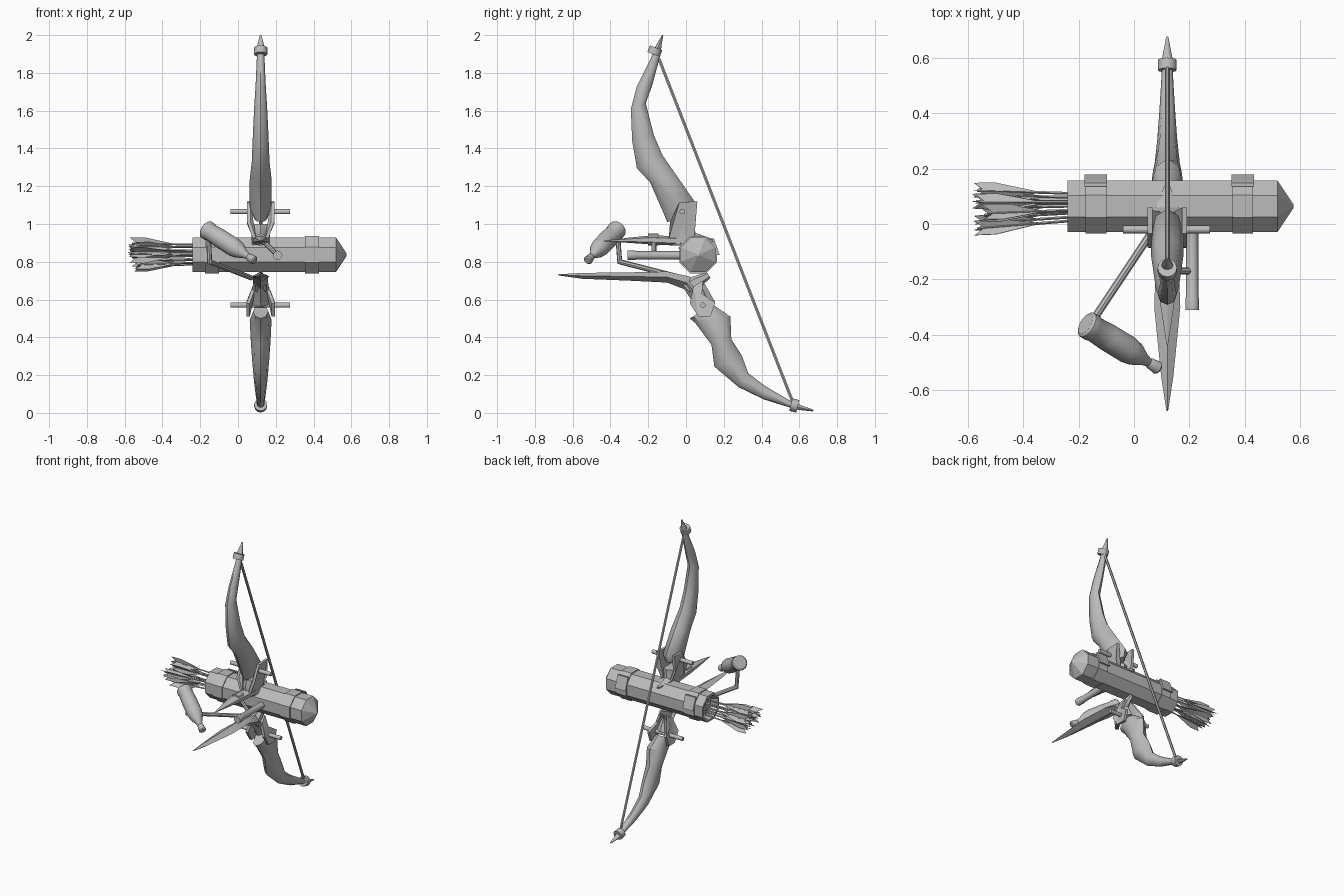
import bpy, bmesh, math, random
from mathutils import Vector

if "Cube" in bpy.data.objects:
    bpy.data.objects.remove(bpy.data.objects["Cube"])

random.seed(4)
CX = 0.12  # bow plane
grey = bpy.data.materials.new("plain grey")
grey.diffuse_color = (0.5, 0.5, 0.5, 1)
grey.use_nodes = True
grey.node_tree.nodes["Principled BSDF"].inputs["Base Color"].default_value = grey.diffuse_color


def finish(name, bm, smooth=35):
    bmesh.ops.recalc_face_normals(bm, faces=bm.faces)
    me = bpy.data.meshes.new(name)
    bm.to_mesh(me)
    bm.free()
    me.materials.append(grey)
    ob = bpy.data.objects.new(name, me)
    bpy.context.collection.objects.link(ob)
    bpy.ops.object.select_all(action='DESELECT')
    ob.select_set(True)
    bpy.context.view_layer.objects.active = ob
    if smooth:
        bpy.ops.object.shade_smooth_by_angle(angle=math.radians(smooth))
    return ob


def skin(bm, rings):
    """Join vertex rings and close both ends."""
    vs = [[bm.verts.new(p) for p in r] for r in rings]
    n = len(vs[0])
    for a, b in zip(vs, vs[1:]):
        for i in range(n):
            j = (i + 1) % n
            bm.faces.new((a[i], a[j], b[j], b[i]))
    bm.faces.new(vs[0])
    bm.faces.new(vs[-1])


def loft(name, sections, n=8, smooth=45):
    """Sections: two edge points (y, z) each, then half width in x."""
    bm = bmesh.new()
    rings = []
    for ya, za, yb, zb, w in sections:
        a, b = Vector((CX, ya, za)), Vector((CX, yb, zb))
        c, d = (a + b) / 2, (b - a) / 2
        rings.append([c + d * math.cos(2 * math.pi * i / n)
                      + Vector((w * math.sin(2 * math.pi * i / n), 0, 0)) for i in range(n)])
    skin(bm, rings)
    return finish(name, bm, smooth)


def turned(name, p0, p1, profile, n=10, smooth=40, turn=0.0):
    """Turned part along p0-p1, profile of (fraction along axis, radius)."""
    p0, p1 = Vector(p0), Vector(p1)
    ax = p1 - p0
    up = Vector((0, 0, 1)) if abs(ax.normalized().z) < 0.95 else Vector((0, 1, 0))
    u = ax.cross(up).normalized()
    v = u.cross(ax).normalized()
    bm = bmesh.new()
    skin(bm, [[p0 + ax * t + r * (u * math.cos(turn + 2 * math.pi * i / n)
                                  + v * math.sin(turn + 2 * math.pi * i / n))
               for i in range(n)] for t, r in profile])
    return finish(name, bm, smooth)


def rod(name, p0, p1, r, n=10):
    return turned(name, p0, p1, [(0, r), (1, r)], n)


# Curved limbs
loft("upper_limb", [
    (-.10, 1.01, .04, 1.05, .035), (-.12, 1.06, .055, 1.105, .058),
    (-.19, 1.22, -.045, 1.25, .058), (-.26, 1.295, -.125, 1.365, .047),
    (-.285, 1.44, -.17, 1.47, .042), (-.292, 1.61, -.213, 1.64, .034),
    (-.26, 1.73, -.18, 1.73, .027), (-.185, 1.88, -.135, 1.895, .02),
    (-.168, 1.93, -.13, 1.94, .021), (-.127, 2.0, -.12, 2.0, .004)])
loft("lower_limb", [
    (.02, .50, .14, .575, .04), (.05, .475, .235, .51, .058),
    (.135, .36, .24, .39, .052), (.15, .245, .295, .305, .045),
    (.28, .135, .33, .21, .036), (.415, .07, .415, .145, .028),
    (.545, .03, .55, .065, .02), (.60, .015, .605, .042, .018),
    (.672, .008, .676, .016, .004)])

# Tip rings and string
rod("upper_tip_ring", (CX, -.172, 1.898), (CX, -.158, 1.933), .035, 12)
rod("lower_tip_ring", (CX, .555, .044), (CX, .592, .035), .034, 12)
rod("bow_string", (CX, -.155, 1.905), (CX, .57, .045), .009, 6)


# Forked brackets holding the limbs
def bracket(name, outline, z_mid, z_root, wide, narrow):
    bm = bmesh.new()
    for s in (-1, 1):
        rings = []
        for inset in (0, .018):
            ring = []
            for y, z in outline:
                f = max(0, min(1, (z - z_root) / (z_mid - z_root)))
                ring.append((CX + s * (narrow + (wide - narrow) * f - inset), y, z))
            rings.append(ring)
        skin(bm, rings)
    bmesh.ops.triangulate(bm, faces=[f for f in bm.faces if len(f.verts) > 4])
    finish(name, bm, 25)


bracket("upper_bracket", [(-.035, 1.115), (.06, 1.12), (.05, 1.0), (.045, .935),
                          (-.09, .925), (-.085, 1.01)], 1.0, .93, .072, .042)
bracket("lower_bracket", [(.02, .58), (.04, .67), (.09, .70), (.085, .63),
                          (.155, .585), (.13, .51), (.065, .51)], .59, .70, .076, .03)
loft("upper_bracket_root", [(-.09, .89, .08, .89, .045), (-.09, .95, .05, .95, .05),
                            (-.075, 1.0, .045, 1.0, .055)])
for tag, y, z in (("upper", -.02, 1.065), ("lower", .09, .57)):
    rod(tag + "_pin", (-.04, y, z), (.275, y, z), .014)

# Blades pointing forward
loft("lower_blade", [
    (-.675, .728, -.675, .734, .003), (-.55, .71, -.55, .741, .022),
    (-.3, .70, -.3, .744, .047), (-.1, .69, -.1, .748, .04),
    (-.01, .655, .02, .722, .04), (.03, .595, .085, .66, .045),
    (.05, .56, .12, .59, .05)], 4, 25)
loft("lower_spur", [(-.03, .69, .03, .63, .035), (.03, .72, .08, .67, .028),
                    (.11, .745, .13, .715, .008)], 6)
loft("upper_blade", [
    (-.435, .908, -.435, .912, .003), (-.3, .90, -.3, .928, .027),
    (-.18, .892, -.18, .94, .043), (-.04, .885, -.04, .935, .05),
    (.06, .89, .06, .95, .048), (.145, .905, .145, .918, .008)], 6, 25)

# Quiver with hollow mouth and pointed end
Y, Z, R = .064, .837, .1
EIGHTH = math.pi / 8
turned("quiver", (-.24, Y, Z), (.575, Y, Z),
       [(.06, .07), (0, .085), (0, R), (.93, R), (1, .008)], 8, 20, EIGHTH)
for x in (-.175, .355):
    turned("quiver_band", (x, Y, Z), (x + .075, Y, Z),
           [(0, R), (0, R + .007), (1, R + .007), (1, R)], 8, 20, EIGHTH)
    # Buckle plate on the rear upper facet
    bm = bmesh.new()
    skin(bm, [[(x + a, Y + .06 + d + .008 * k, Z + h) for a, d, h in
               ((-.003, .012, .085), (.078, .012, .085), (.078, .042, .0), (-.003, .042, .0))]
              for k in (0, 1.5)])
    finish("band_buckle", bm, 0)

# Arrows fanning out of the mouth, three feathers each
bm = bmesh.new()
for k in range(12):
    a, q = k * 2.4, math.sqrt((k + .5) / 12)
    c, s = math.cos(a) * q, math.sin(a) * q
    p0 = Vector((-.14, Y + .055 * c, Z + .055 * s))
    p1 = Vector((-.52 - random.uniform(0, .055), Y - .01 + .085 * c, Z - .005 + .07 * s))
    d = p1 - p0
    u = d.cross(Vector((0, 0, 1))).normalized()
    v = u.cross(d).normalized()
    ring = [u * .005, v * .005, u * -.005, v * -.005]
    skin(bm, [[p0 + r for r in ring], [p1 + r for r in ring]])
    spin = random.uniform(0, 2)
    for f in range(3):
        t = spin + f * 2.094
        out = u * math.cos(t) + v * math.sin(t)
        side = d.cross(out).normalized() * .001
        shape = [p0 + d * .45, p0 + d * .85 + out * .034,
                 p1 + d * .03 + out * .03, p0 + d * .94]
        skin(bm, [[p + side for p in shape], [p - side for p in shape]])
finish("arrows", bm, 0)

# Sight tube with its arm and collar on the upper blade
turned("sight_tube", (.21, -.31, .834), (.21, -.035, .834),
       [(0, .021), (0, .025), (.15, .025), (.17, .022), (1, .022)], 12)
rod("sight_arm", (CX + .01, -.17, .915), (.205, -.17, .837), .013, 8)
rod("sight_collar", (CX, -.20, .918), (CX, -.145, .918), .032, 8)

# Bent rod carrying the bottle
knee = Vector((-.15, -.35, .80))
rod("carrier_rod", (.07, -.02, .715), knee, .014, 8)
rod("carrier_upright", knee - Vector((0, 0, .01)), (-.155, -.36, .92), .013, 8)
turned("bottle", (-.175, -.36, .975), (.09, -.522, .805),
       [(0, .04), (.02, .05), (.1, .05), (.12, .046), (.3, .05), (.58, .05), (.68, .043),
        (.8, .022), (.86, .016), (.88, .02), (.98, .024), (1, .018)], 14, 35)
